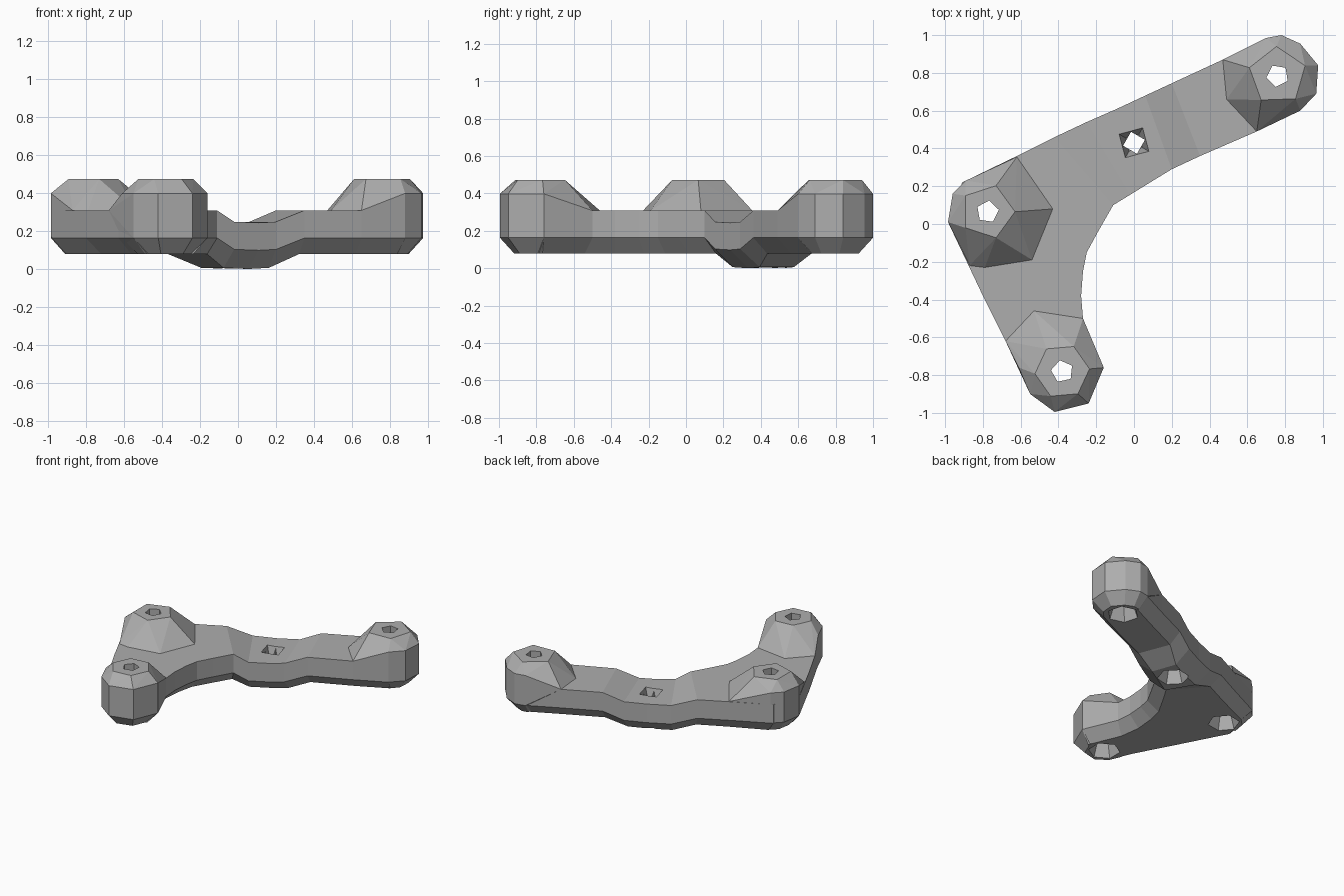
import bpy, bmesh, math
from mathutils import Vector

cube = bpy.data.objects.get("Cube")
if cube:
    bpy.data.objects.remove(cube, do_unlink=True)

# One grey for the whole casting
grey = bpy.data.materials.new("plain grey")
grey.use_nodes = True
grey.diffuse_color = (0.42, 0.42, 0.42, 1)
grey.node_tree.nodes["Principled BSDF"].inputs["Base Color"].default_value = grey.diffuse_color

BOTTOM, CHAMFER, DECK, WALL, TOP = 0.08, 0.165, 0.31, 0.4, 0.475
INSET = 0.08


def make_object(name, bm):
    bmesh.ops.recalc_face_normals(bm, faces=bm.faces)
    mesh = bpy.data.meshes.new(name)
    bm.to_mesh(mesh)
    bm.free()
    mesh.materials.append(grey)
    obj = bpy.data.objects.new(name, mesh)
    bpy.context.collection.objects.link(obj)
    return obj


def polygon(centre, radius, sides, turn):
    """Regular polygon corners around a centre in plan."""
    return [Vector(centre) + radius * Vector((math.cos(a), math.sin(a)))
            for a in (math.radians(turn) + i * math.tau / sides for i in range(sides))]


def at_height(points, z):
    return [Vector((p[0], p[1], z)) for p in points]


def loft(name, rings):
    """Skin closed rings of equal length and cap both ends."""
    bm = bmesh.new()
    rows = [[bm.verts.new(p) for p in ring] for ring in rings]
    for a, b in zip(rows, rows[1:]):
        for i in range(len(a)):
            j = (i + 1) % len(a)
            bm.faces.new((a[i], a[j], b[j], b[i]))
    bm.faces.new(rows[0])
    bm.faces.new(rows[-1])
    return make_object(name, bm)


def boss(name, centre, top, wall, foot):
    """Faceted mound: flat top, upright outer wall, sloping inner foot."""
    c = Vector(centre)
    low = [Vector(p).lerp(c, 0.36) for p in wall]
    points = (at_height(top, TOP) + at_height(wall, WALL) + at_height(wall, CHAMFER)
              + at_height(low, BOTTOM) + at_height(foot, DECK))
    bm = bmesh.new()
    verts = [bm.verts.new(p) for p in points]
    hull = bmesh.ops.convex_hull(bm, input=verts)
    loose = set(hull["geom_interior"] + hull["geom_unused"])
    bmesh.ops.delete(bm, geom=[v for v in loose if isinstance(v, bmesh.types.BMVert)],
                     context="VERTS")
    bmesh.ops.dissolve_limit(bm, angle_limit=math.radians(1), verts=bm.verts, edges=bm.edges)
    return make_object(name, bm)


def combine(target, tool, operation):
    mod = target.modifiers.new(operation.lower(), "BOOLEAN")
    mod.operation = operation
    mod.solver = "EXACT"
    mod.object = tool
    bpy.context.view_layer.objects.active = target
    bpy.ops.object.modifier_apply(modifier=mod.name)
    bpy.data.objects.remove(tool, do_unlink=True)


# Cross-sections along the bent arm: outer edge, inner edge, sag
sections = [
    ((0.70, 0.98), (0.88, 0.60), 0),
    ((0.47, 0.87), (0.65, 0.49), 0),
    ((0.20, 0.745), (0.35, 0.36), 0),
    ((0.06, 0.68), (0.2, 0.29), 0.06),
    ((-0.09, 0.61), (0.11, 0.235), 0.065),
    ((-0.25, 0.54), (-0.02, 0.155), 0.06),
    ((-0.42, 0.46), (-0.11, 0.1), 0),
    ((-0.62, 0.36), (-0.19, -0.04), 0),
    ((-0.91, 0.22), (-0.25, -0.15), 0),
    ((-0.98, 0), (-0.27, -0.25), 0),
    ((-0.8, -0.38), (-0.28, -0.38), 0),
    ((-0.63, -0.72), (-0.27, -0.5), 0),
    ((-0.55, -0.9), (-0.16, -0.76), 0),
]
rings = []
for outer, inner, sag in sections:
    o, i = Vector(outer), Vector(inner)
    step = (i - o).normalized() * (INSET + sag / 2)
    rings.append(at_height([o], DECK - sag) + at_height([o], CHAMFER - sag)
                 + at_height([o + step, i - step], BOTTOM - sag * 1.2)
                 + at_height([i], CHAMFER - sag) + at_height([i], DECK - sag))
bracket = loft("bent_arm_bracket", rings)

# Three mounting bosses
back, corner, front = (0.76, 0.785), (-0.775, 0.065), (-0.38, -0.78)
bosses = [
    boss("back_boss", back, polygon(back, 0.155, 5, 20),
         [(0.88, 0.6), (0.965, 0.69), (0.975, 0.84), (0.88, 0.955), (0.78, 1), (0.7, 0.985)],
         [(0.47, 0.87), (0.49, 0.66), (0.65, 0.49)]),
    boss("corner_boss", corner, polygon(corner, 0.145, 5, 0),
         [(-0.985, 0.01), (-0.96, 0.16), (-0.89, 0.23)],
         [(-0.62, 0.355), (-0.43, 0.08), (-0.54, -0.19), (-0.79, -0.23), (-0.87, -0.22)]),
    boss("front_boss", front, polygon(front, 0.145, 6, 5),
         [(-0.61, -0.76), (-0.55, -0.9), (-0.42, -0.995), (-0.24, -0.95), (-0.16, -0.76)],
         [(-0.27, -0.5), (-0.53, -0.46), (-0.68, -0.62)]),
]
for part in bosses:
    combine(bracket, part, "UNION")


def bolt_hole(centre, sides, turn, base):
    """Through hole with a flared pocket underneath."""
    bore = loft("bore", [at_height(polygon(centre, 0.06, sides, turn), z) for z in (-0.1, 0.6)])
    combine(bracket, bore, "DIFFERENCE")
    pocket = loft("pocket", [at_height(polygon(centre, r, 6, turn), base + z)
                             for r, z in ((0.12, -0.02), (0.065, 0.14))])
    combine(bracket, pocket, "DIFFERENCE")


for centre, sides, turn in ((back, 5, 45), (corner, 5, 10), (front, 5, 30)):
    bolt_hole(centre, sides, turn, BOTTOM)

# Middle hole, flared on both faces
middle = (0, 0.43)
bolt_hole(middle, 4, 15, 0)
flare = loft("flare", [at_height(polygon(middle, r, 4, 0 - 30), z)
                       for r, z in ((0.05, 0.14), (0.1, 0.27))])
combine(bracket, flare, "DIFFERENCE")

# Rest the lowest point on the ground
low = min(v.co.z for v in bracket.data.vertices)
for v in bracket.data.vertices:
    v.co.z -= low
for f in bracket.data.polygons:
    f.use_smooth = False
